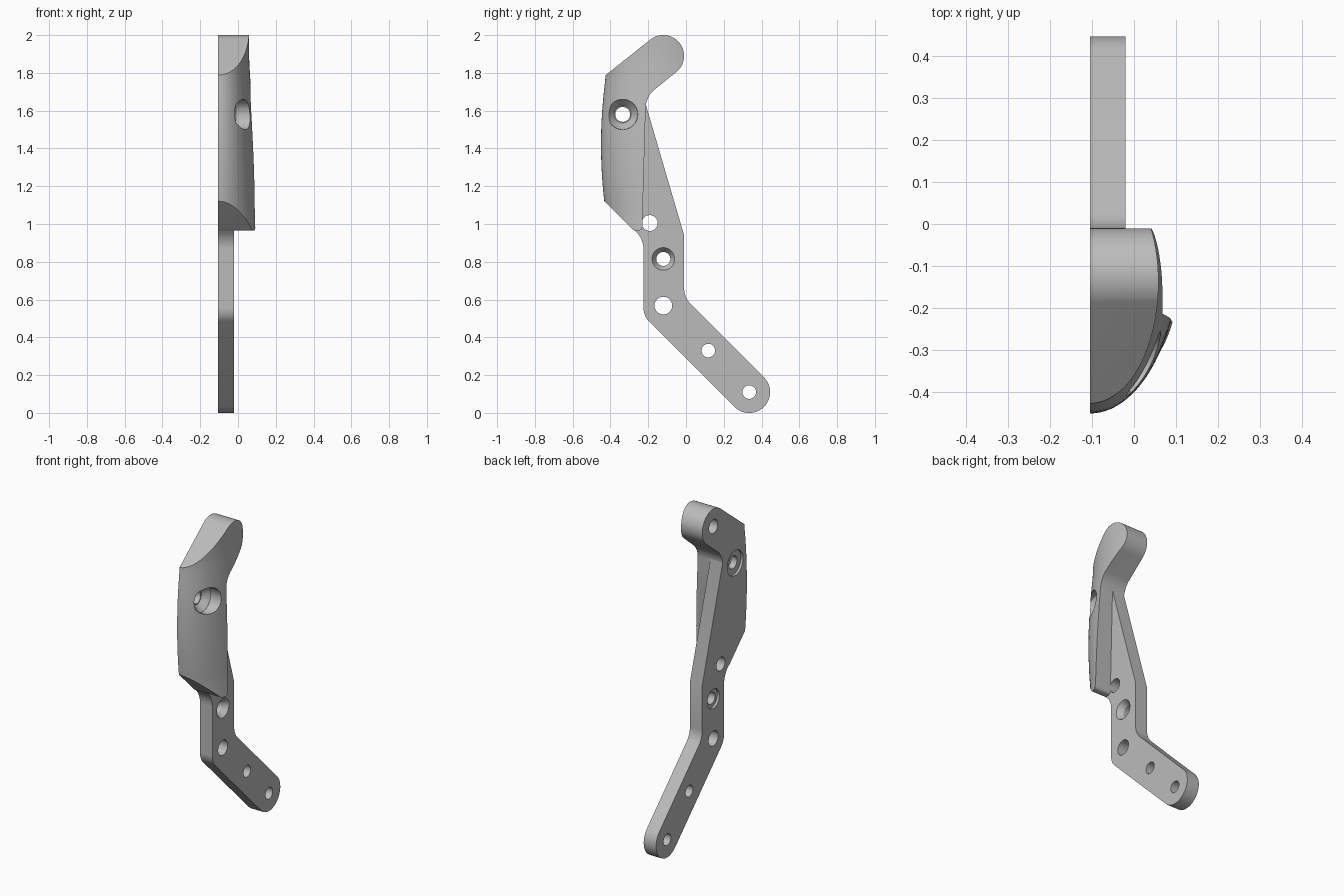
import bpy, bmesh, math
from mathutils import Vector, Matrix

cube = bpy.data.objects.get("Cube")
if cube:
    bpy.data.objects.remove(cube, do_unlink=True)

grey = bpy.data.materials.new("plain_grey")
grey.use_nodes = True
grey.diffuse_color = (0.5, 0.5, 0.5, 1)
grey.node_tree.nodes["Principled BSDF"].inputs["Base Color"].default_value = (0.5, 0.5, 0.5, 1)

BACK = -0.105      # flat mounting face
PLATE = -0.02      # outer face of the thin plate


def finish(bm, name):
    bmesh.ops.recalc_face_normals(bm, faces=bm.faces)
    mesh = bpy.data.meshes.new(name)
    bm.to_mesh(mesh)
    bm.free()
    mesh.materials.append(grey)
    ob = bpy.data.objects.new(name, mesh)
    bpy.context.collection.objects.link(ob)
    return ob


def rounded(corners, steps=14):
    """Turn (y, z, radius) corners into a filleted outline."""
    out = []
    for i, (y, z, r) in enumerate(corners):
        p = Vector((y, z))
        if r == 0:
            out.append(p)
            continue
        u = (Vector(corners[i - 1][:2]) - p).normalized()
        v = (Vector(corners[(i + 1) % len(corners)][:2]) - p).normalized()
        half = u.angle(v) / 2
        centre = p + (u + v).normalized() * r / math.sin(half)
        start = p + u * r / math.tan(half) - centre
        end = p + v * r / math.tan(half) - centre
        sweep = math.pi - 2 * half
        for k in range(steps + 1):
            f = k / steps
            out.append(centre + (start * math.sin((1 - f) * sweep)
                                 + end * math.sin(f * sweep)) / math.sin(sweep))
    return out


def prism(name, corners, x0, x1):
    bm = bmesh.new()
    face = bm.faces.new([bm.verts.new((x0, p.x, p.y)) for p in rounded(corners)])
    ext = bmesh.ops.extrude_face_region(bm, geom=[face])
    moved = [g for g in ext["geom"] if isinstance(g, bmesh.types.BMVert)]
    bmesh.ops.translate(bm, verts=moved, vec=(x1 - x0, 0, 0))
    return finish(bm, name)


def bore(name, y, z, x0, x1, r0, r1):
    """Cylinder or cone along x."""
    bm = bmesh.new()
    place = Matrix.Translation(((x0 + x1) / 2, y, z)) @ Matrix.Rotation(math.pi / 2, 4, 'Y')
    bmesh.ops.create_cone(bm, cap_ends=True, segments=40, radius1=r0, radius2=r1,
                          depth=x1 - x0, matrix=place)
    return finish(bm, name)


def combine(target, tool, operation):
    mod = target.modifiers.new("cut", 'BOOLEAN')
    mod.operation, mod.object, mod.solver = operation, tool, 'EXACT'
    bpy.context.view_layer.objects.active = target
    bpy.ops.object.modifier_apply(modifier=mod.name)
    bpy.data.objects.remove(tool, do_unlink=True)


# Curved envelope: elliptical sections, wider toward the bottom
def envelope():
    bm = bmesh.new()
    rows = []
    for i in range(25):
        z = 0.9 + 1.2 * i / 24
        t = min((z - 1.0) / 0.8, 1.1)
        front = min(-0.425, -0.45 + 0.025 * ((z - 1.42) / 0.36) ** 2)
        depth, width = 0.33 - 0.04 * t, 0.215 - 0.047 * t
        pts = [(-0.3, 0.1), (-0.3, front)]
        for k in range(33):
            a = math.radians(125) * k / 32
            pts.append((BACK + width * math.sin(a), front + depth * (1 - math.cos(a))))
        pts.append((BACK + width * 0.8, 0.1))
        rows.append([bm.verts.new((x, y, z)) for x, y in pts])
    n = len(rows[0])
    for lo, hi in zip(rows, rows[1:]):
        for k in range(n):
            bm.faces.new((lo[k], lo[(k + 1) % n], hi[(k + 1) % n], hi[k]))
    bm.faces.new(rows[0])
    bm.faces.new(rows[-1])
    return finish(bm, "envelope")


# Thick curved grip with rounded upper arm
bracket = prism("curved_bracket", [
    (-0.55, 1.689, 0), (-0.55, 1.237, 0), (-0.275, 0.965, 0.02), (-0.232, 0.965, 0.02),
    (-0.212, 1.675, 0.13), (0.035, 1.874, 0.1099), (-0.1035, 2.044, 0.1099)], -0.2, 0.3)
combine(bracket, envelope(), 'INTERSECT')

# Thin plate with angled lower leg
plate = prism("plate", [
    (-0.225, 0.514, 0.1), (0.335, -0.046, 0.1099), (0.491, 0.11, 0.1099),
    (-0.01, 0.611, 0.12), (-0.01, 0.94, 0), (-0.215, 1.64, 0), (-0.3, 1.6, 0),
    (-0.3, 1.0, 0), (-0.225, 0.915, 0.13)], -0.19, PLATE)
combine(bracket, plate, 'UNION')

# Flat mounting face
trim = prism("trim", [(-1, -1, 0), (1, -1, 0), (1, 3, 0), (-1, 3, 0)], -0.5, BACK)
combine(bracket, trim, 'DIFFERENCE')

# Through holes
for y, z, r in [(-0.335, 1.58, 0.039), (-0.192, 1.005, 0.042), (-0.12, 0.815, 0.037),
                (-0.12, 0.568, 0.047), (0.118, 0.33, 0.036), (0.335, 0.11, 0.036)]:
    combine(bracket, bore("hole", y, z, -0.3, 0.3 if z > 1.1 else PLATE + 0.03, r, r), 'DIFFERENCE')

# Countersinks, shallow back recesses and the blind hole in the upper arm
for y, z, x0, x1, r0, r1 in [
        (-0.335, 1.58, -0.01, 0.3, 0.08, 0.08), (-0.335, 1.58, -0.05, -0.009, 0.045, 0.0799),
        (-0.12, 0.815, -0.055, PLATE + 0.003, 0.037, 0.062),
        (-0.335, 1.58, -0.2, BACK + 0.015, 0.078, 0.078),
        (-0.12, 0.815, -0.2, BACK + 0.015, 0.06, 0.06),
        (-0.12, 1.89, -0.2, 0.0, 0.043, 0.043)]:
    combine(bracket, bore("recess", y, z, x0, x1, r0, r1), 'DIFFERENCE')

bpy.ops.object.select_all(action='DESELECT')
bracket.select_set(True)
bpy.context.view_layer.objects.active = bracket
bpy.ops.object.shade_smooth_by_angle(angle=math.radians(30))
